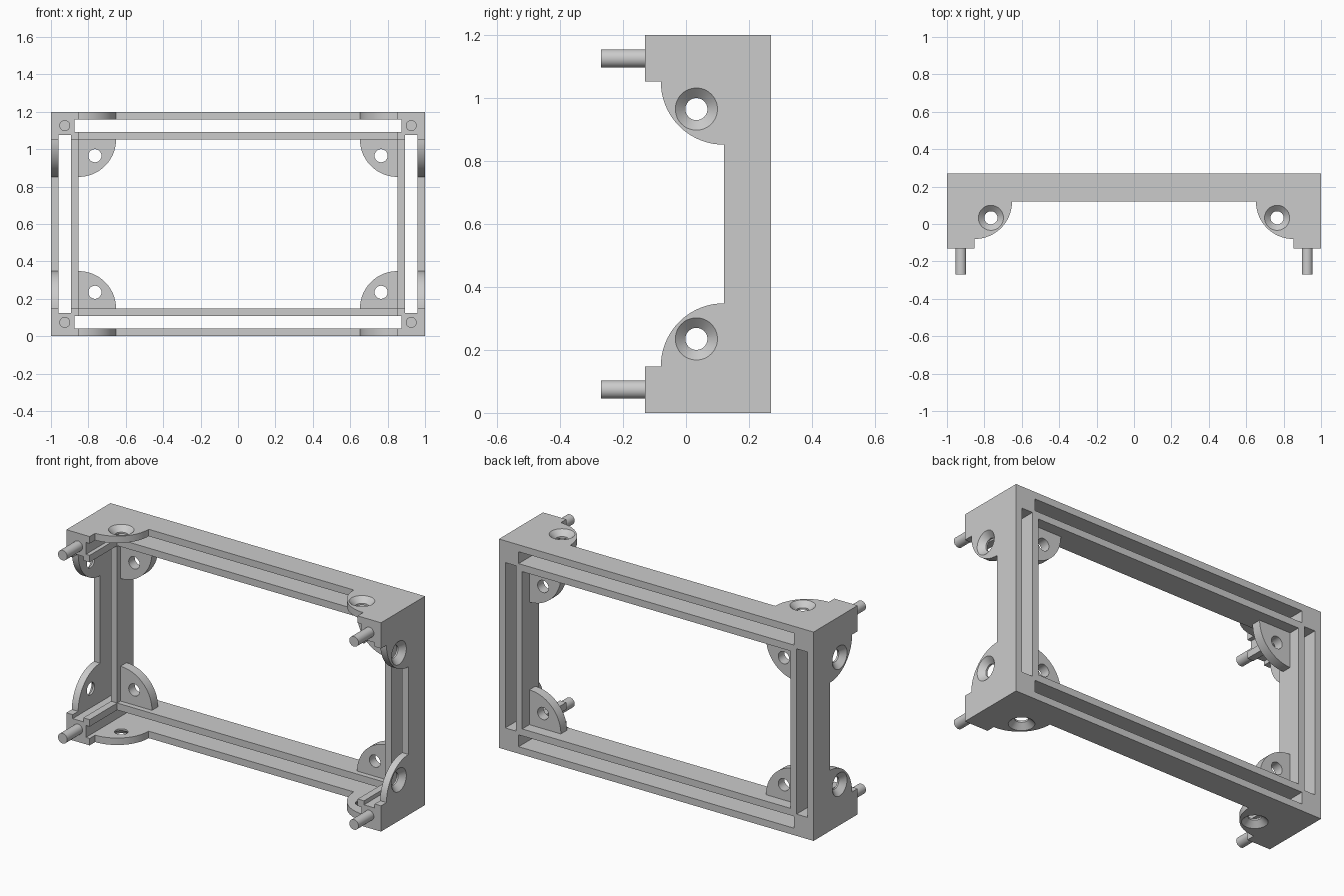
import bpy, bmesh, math
from mathutils import Vector, Matrix

cube = bpy.data.objects.get("Cube")
if cube:
    bpy.data.objects.remove(cube, do_unlink=True)

grey = bpy.data.materials.new("plain_grey")
grey.use_nodes = True
grey.diffuse_color = (0.6, 0.6, 0.6, 1)
grey.node_tree.nodes["Principled BSDF"].inputs["Base Color"].default_value = (0.6, 0.6, 0.6, 1)

# Main dimensions; every part is modelled about the frame's mid height
H = 0.6            # half height
BACK, BEAM, POST = 0.27, 0.12, -0.13   # back face, beam front, post front (y)
W = 0.148          # beam width
WALL, SLOT = 0.04, 0.108               # slot edges measured from outside
END = 0.125        # slot end measured from outside
EAR, HOLE = 0.2, 0.087                 # ear radius, hole offset
IX, IZ = 1 - W, H - W                  # inner opening half sizes


def add_object(name, bm):
    bmesh.ops.recalc_face_normals(bm, faces=bm.faces)
    mesh = bpy.data.meshes.new(name)
    bm.to_mesh(mesh)
    bm.free()
    mesh.materials.append(grey)
    ob = bpy.data.objects.new(name, mesh)
    ob.location.z = H
    bpy.context.collection.objects.link(ob)
    return ob


def box(name, x, y, z):
    bm = bmesh.new()
    bmesh.ops.create_cube(bm, size=1)
    for v in bm.verts:
        v.co = Vector([(a + b) / 2 + c * (b - a) for (a, b), c in zip((x, y, z), v.co)])
    return add_object(name, bm)


def cylinder(name, axis, centre, r1, r2, depth):
    """Cone or cylinder; r1 is at the negative end of the axis."""
    bm = bmesh.new()
    turn = Vector((0, 0, 1)).rotation_difference(Vector(axis)).to_matrix().to_4x4()
    bmesh.ops.create_cone(bm, cap_ends=True, segments=48, radius1=r1, radius2=r2,
                          depth=depth, matrix=Matrix.Translation(centre) @ turn)
    return add_object(name, bm)


def apply(ob, mod):
    bpy.context.view_layer.objects.active = ob
    bpy.ops.object.modifier_apply(modifier=mod.name)


def combine(ob, other, operation):
    mod = ob.modifiers.new("join", "BOOLEAN")
    mod.operation, mod.solver, mod.object = operation, "EXACT", other
    apply(ob, mod)
    bpy.data.objects.remove(other, do_unlink=True)


def mirror_corners(ob):
    mod = ob.modifiers.new("corners", "MIRROR")
    mod.use_axis = (True, False, True)
    apply(ob, mod)


def ear(name, origin, u, v, n, thickness, countersunk):
    """Quarter-disc lug with a hole; n points outwards from the outer face."""
    origin, u, v, n = map(Vector, (origin, u, v, n))
    root = 0.02    # overlap into the frame
    outline = [(-root, -root), (EAR, -root)]
    outline += [(EAR * math.cos(i * math.pi / 40), EAR * math.sin(i * math.pi / 40))
                for i in range(21)]
    outline += [(-root, EAR)]
    bm = bmesh.new()
    face = bm.faces.new([bm.verts.new(origin + u * a + v * b) for a, b in outline])
    moved = bmesh.ops.extrude_face_region(bm, geom=[face])["geom"]
    bmesh.ops.translate(bm, vec=-n * thickness,
                        verts=[g for g in moved if isinstance(g, bmesh.types.BMVert)])
    ob = add_object(name, bm)
    hole = origin + (u + v) * HOLE
    combine(ob, cylinder("drill", n, hole, 0.035, 0.035, 0.3), "DIFFERENCE")
    if countersunk:
        combine(ob, cylinder("sink", n, hole, 0.035, 0.067 + 0.032, 0.06), "DIFFERENCE")
    return ob


# Frame block, relieved in front so only beams and corner posts remain
frame = box("mounting_frame", (-1, 1), (POST, BACK), (-H, H))
far = 1.5
for x, y, z in [((-IX, IX), (-far, far), (-IZ, IZ)),
                ((-IX, IX), (-far, BEAM), (-far, far)),
                ((-far, far), (-far, BEAM), (-IZ, IZ))]:
    combine(frame, box("relief", x, y, z), "DIFFERENCE")

# Long slots through each beam, running on into the posts as grooves
for s in (-1, 1):
    ex, ez = 1 - END, H - END
    xs = sorted((s * (1 - WALL), s * (1 - SLOT)))
    zs = sorted((s * (H - WALL), s * (H - SLOT)))
    combine(frame, box("slot", xs, (-far, far), (-ez, ez)), "DIFFERENCE")
    combine(frame, box("slot", (-ex, ex), (-far, far), zs), "DIFFERENCE")

# Screw ears: side, top/bottom and inner, repeated at the four corners
X, Y, Z = Vector((1, 0, 0)), Vector((0, 1, 0)), Vector((0, 0, 1))
ears = [
    ear("side_ear", (1, BEAM, IZ), -Y, -Z, X, WALL, True),
    ear("top_ear", (IX, BEAM, H), -X, -Y, Z, WALL, True),
    ear("inner_ear", (IX, 0.205, IZ), -X, -Z, Y, 0.055, False),
]
for lug in ears:
    mirror_corners(lug)
    combine(frame, lug, "UNION")

# Locating pegs on the front of the posts
pegs = cylinder("locating_pegs", Y, (1 - 0.074, -0.195, H - 0.074), 0.029, 0.029, 0.15)
mirror_corners(pegs)

for ob in (frame, pegs):
    bpy.ops.object.select_all(action="DESELECT")
    ob.select_set(True)
    bpy.context.view_layer.objects.active = ob
    bpy.ops.object.shade_smooth_by_angle(angle=math.radians(30))
